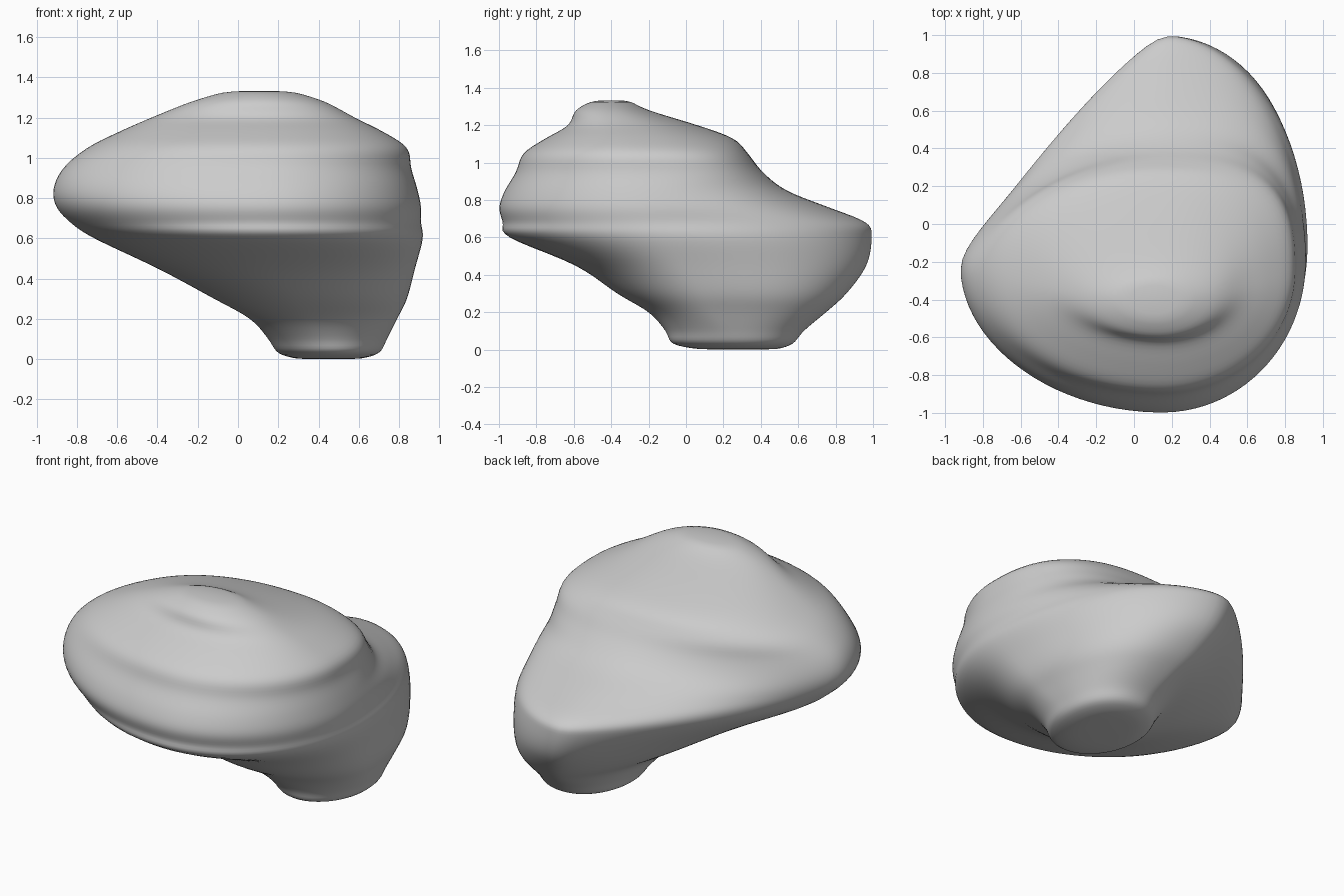
import bpy
import bmesh
import math

start_cube = bpy.data.objects.get("Cube")
if start_cube:
    bpy.data.objects.remove(start_cube, do_unlink=True)

SEGMENTS = 96
STEPS = 5

# Contours of the boulder, bottom to top:
# height, x min, x max, y min, y max, centre x, centre y, back-left and back-right roundness
CONTOURS = [
    (0, .3, .6, .08, .48, .45, .28, 2, 2),
    (.03, .2, .7, -.07, .57, .45, .25, 2, 2.2),
    (.1, .15, .74, -.11, .63, .42, .22, 1.8, 2.3),
    (.2, .06, .79, -.2, .75, .36, .15, 1.6, 2.4),
    (.3, -.12, .84, -.37, .86, .3, .1, 1.5, 2.3),
    (.45, -.4, .88, -.59, .97, .22, 0, 1.3, 2.1),
    (.6, -.72, .92, -.95, 1, .16, -.1, 1.2, 2),
    (.68, -.84, .91, -.98, .97, .15, -.17, 1.2, 2),
    (.76, -.91, .91, -1, .77, .15, -.2, 1.25, 2.1),
    (.85, -.92, .89, -.97, .54, .15, -.22, 1.4, 2.3),
    (.95, -.87, .86, -.91, .41, .15, -.24, 1.6, 2.7),
    (1.05, -.75, .84, -.87, .33, .15, -.26, 2, 2.8),
    (1.13, -.59, .72, -.75, .25, .15, -.3, 2.2, 2.5),
    (1.2, -.43, .58, -.63, .06, .14, -.33, 2.2, 2.2),
    (1.28, -.23, .43, -.59, -.2, .13, -.38, 2, 2),
    (1.33, -.06, .27, -.5, -.3, .11, -.4, 2, 2),
]


def blend(a, b, c, d, t):
    """Smooth curve from b to c."""
    return b + t * (c - a + t * (2 * a - 5 * b + 4 * c - d + t * (3 * (b - c) + d - a))) / 2


def contour_at(i, t):
    last = len(CONTOURS) - 1
    rows = [CONTOURS[min(max(i + k, 0), last)] for k in (-1, 0, 1, 2)]
    return [blend(*values, t) for values in zip(*rows)]


def ring(bm, contour):
    """Closed contour with its own reach and roundness in each quarter."""
    z, x0, x1, y0, y1, cx, cy, back_left, back_right = contour
    verts = []
    for k in range(SEGMENTS):
        angle = math.tau * (k + .5) / SEGMENTS
        c, s = math.cos(angle), math.sin(angle)
        n = 2 if s < 0 else (back_right if c > 0 else back_left)
        r = (abs(c) ** n + abs(s) ** n) ** (-1 / n)
        rx = x1 - cx if c > 0 else cx - x0
        ry = y1 - cy if s > 0 else cy - y0
        verts.append(bm.verts.new((cx + r * c * rx, cy + r * s * ry, z)))
    return verts


def cap(bm, verts, centre):
    tip = bm.verts.new(centre)
    for a, b in zip(verts, verts[1:] + verts[:1]):
        bm.faces.new((a, b, tip))


# Boulder body
bm = bmesh.new()
rings = [ring(bm, contour_at(i, t / STEPS))
         for i in range(len(CONTOURS) - 1) for t in range(STEPS)]
rings.append(ring(bm, CONTOURS[-1]))
for low, high in zip(rings, rings[1:]):
    for k in range(SEGMENTS):
        j = (k + 1) % SEGMENTS
        bm.faces.new((low[k], low[j], high[j], high[k]))
cap(bm, rings[0], (.45, .28, 0))
cap(bm, rings[-1], (.11, -.4, 1.345))
bmesh.ops.recalc_face_normals(bm, faces=bm.faces)
mesh = bpy.data.meshes.new("boulder")
bm.to_mesh(mesh)
bm.free()
boulder = bpy.data.objects.new("boulder", mesh)
bpy.context.collection.objects.link(boulder)

# Worn edges
worn = boulder.modifiers.new("worn_edges", "SMOOTH")
worn.factor = .5
worn.iterations = 6

# Stone colour
stone = bpy.data.materials.new("stone_grey")
stone.use_nodes = True
colour = (.6, .6, .6, 1)
stone.diffuse_color = colour
stone.node_tree.nodes["Principled BSDF"].inputs["Base Color"].default_value = colour
mesh.materials.append(stone)

bpy.context.view_layer.objects.active = boulder
boulder.select_set(True)
bpy.ops.object.shade_smooth_by_angle(angle=math.radians(50))
